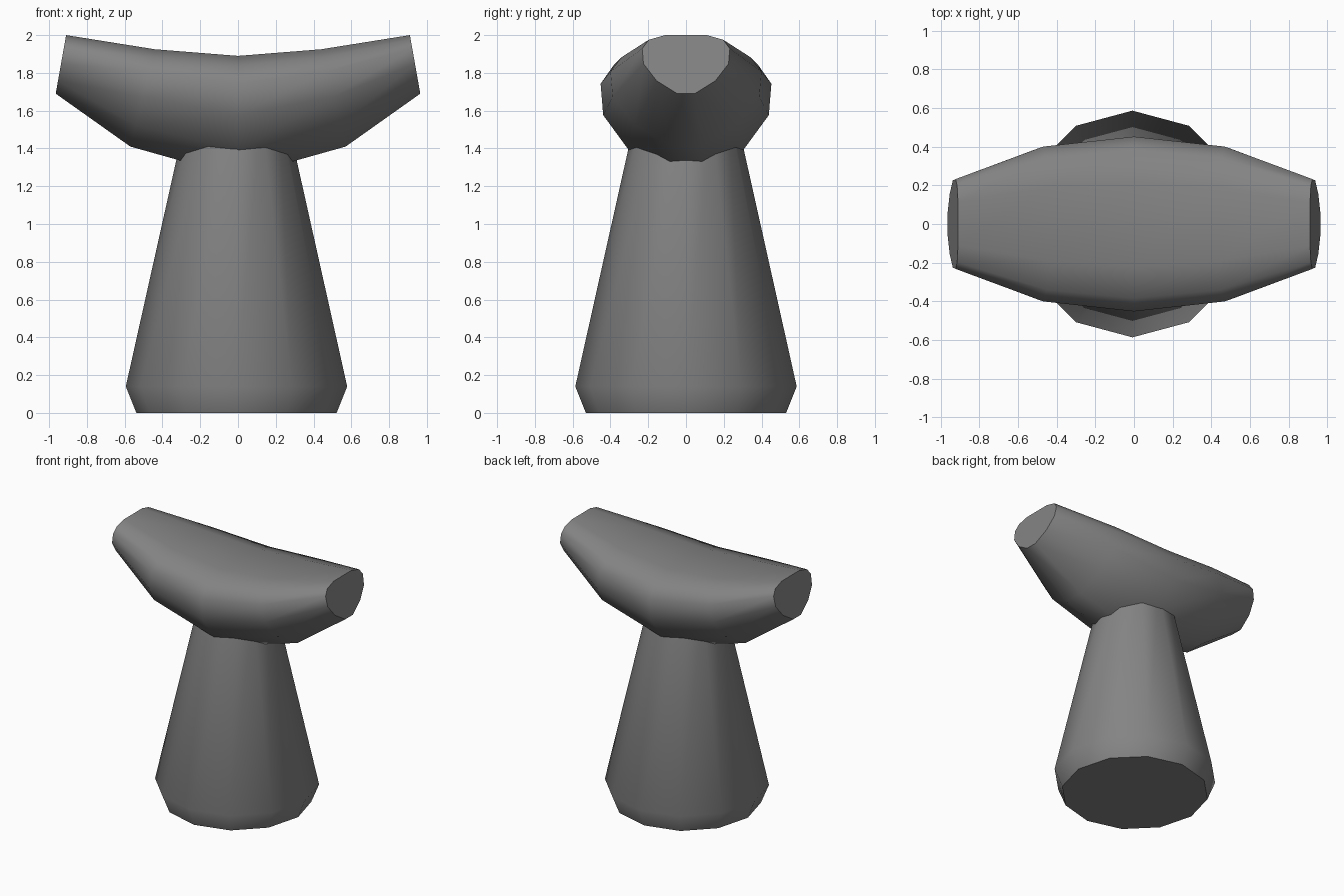
import bpy, bmesh, math

if "Cube" in bpy.data.objects:
    bpy.data.objects.remove(bpy.data.objects["Cube"])

grey = bpy.data.materials.new("stone_grey")
grey.use_nodes = True
colour = (0.23, 0.23, 0.23, 1)
grey.diffuse_color = colour
grey.node_tree.nodes["Principled BSDF"].inputs["Base Color"].default_value = colour


def loft(name, rings, smooth_angle):
    """Skin a series of equal-sized point rings and cap both ends."""
    bm = bmesh.new()
    loops = [[bm.verts.new(p) for p in ring] for ring in rings]
    for a, b in zip(loops, loops[1:]):
        n = len(a)
        for i in range(n):
            j = (i + 1) % n
            bm.faces.new((a[i], a[j], b[j], b[i]))
    bm.faces.new(loops[0])
    bm.faces.new(loops[-1])
    bmesh.ops.recalc_face_normals(bm, faces=bm.faces)
    mesh = bpy.data.meshes.new(name)
    bm.to_mesh(mesh)
    bm.free()
    mesh.materials.append(grey)
    obj = bpy.data.objects.new(name, mesh)
    bpy.context.collection.objects.link(obj)
    bpy.ops.object.select_all(action='DESELECT')
    obj.select_set(True)
    bpy.context.view_layer.objects.active = obj
    bpy.ops.object.shade_smooth_by_angle(angle=math.radians(smooth_angle))
    return obj


# Tapered twelve-sided pedestal with a chamfered foot
def circle(r, z, sides=12):
    steps = [2 * math.pi * i / sides for i in range(sides)]
    return [(r * math.cos(a) - 0.008, r * math.sin(a), z) for a in steps]


loft("pedestal", [circle(0.53, 0), circle(0.586, 0.14), circle(0.26, 1.6)], 40)

# Upturned crossbar: half section as (width fraction, depth fraction from top)
half = [(0.48, 0), (0.85, 0.08), (1, 0.23), (0.97, 0.49), (0.67, 0.78), (0.2, 1)]
section = half + [(-w, t) for w, t in reversed(half)]


def bar_ring(side, x_top, z_top, x_low, z_low, width):
    return [(side * (x_top + (x_low - x_top) * t), width * w,
             z_top + (z_low - z_top) * t) for w, t in section]


tip = (0.91, 2.0, 0.965, 1.69, 0.232)
shoulder = (0.44, 1.925, 0.57, 1.41, 0.4)
middle = (0, 1.89, 0, 1.25, 0.452)
loft("crossbar", [bar_ring(-1, *tip), bar_ring(-1, *shoulder), bar_ring(1, *middle),
                  bar_ring(1, *shoulder), bar_ring(1, *tip)], 45)
